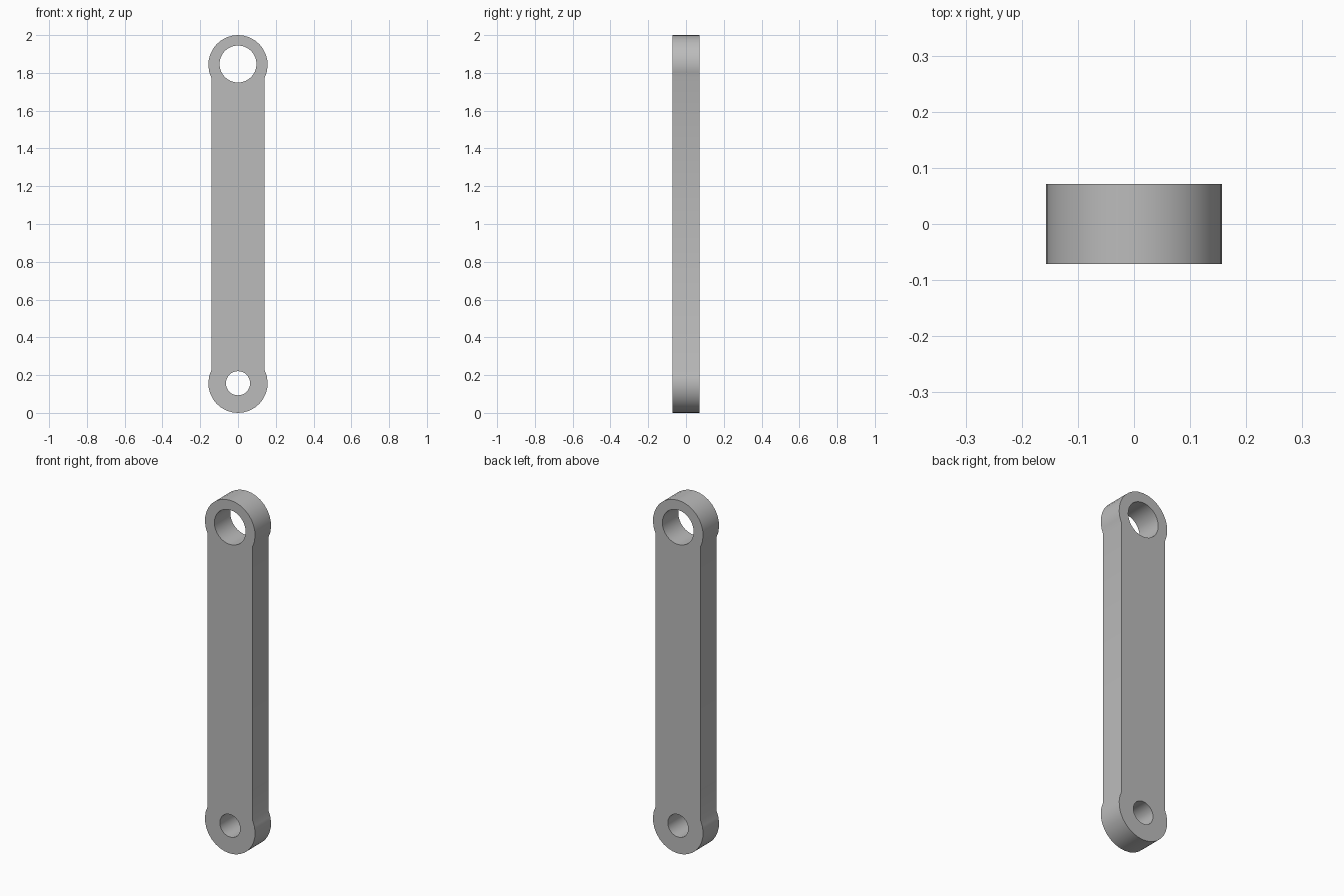
import bpy
import bmesh
from math import asin, cos, sin, pi, radians

cube = bpy.data.objects.get("Cube")
if cube:
    bpy.data.objects.remove(cube, do_unlink=True)

RADIUS = 0.157
HALF_WIDTH = 0.141
HALF_DEPTH = 0.0715
LOW, HIGH = RADIUS, 2 - RADIUS


def arc(z, radius, start, end, count):
    """Points on an arc around (0, z), both ends included."""
    angles = [start + (end - start) * i / count for i in range(count + 1)]
    return [(radius * cos(a), z + radius * sin(a)) for a in angles]


def add_loop(curve, points):
    spline = curve.splines.new("POLY")
    spline.points.add(len(points) - 1)
    for point, (x, y) in zip(spline.points, points):
        point.co = (x, y, 0, 1)
    spline.use_cyclic_u = True


# Outline: two rounded ends joined by the straight bar
dip = pi / 2 - asin(HALF_WIDTH / RADIUS)
outline = arc(HIGH, RADIUS, -dip, pi + dip, 20)
outline += arc(LOW, RADIUS, pi - dip, 2 * pi + dip, 20)

profile = bpy.data.curves.new("link_profile", "CURVE")
profile.dimensions = "2D"
profile.fill_mode = "BOTH"
profile.extrude = HALF_DEPTH
add_loop(profile, outline)

# Pin holes: wide at the top, narrow at the bottom
for z, radius in ((HIGH + 0.004, 0.098), (LOW, 0.064)):
    add_loop(profile, arc(z, radius, 0, 2 * pi, 32)[:-1])

# Turn the profile into one welded, upright solid
source = bpy.data.objects.new("link_profile", profile)
bpy.context.collection.objects.link(source)
bpy.context.view_layer.update()
graph = bpy.context.evaluated_depsgraph_get()
mesh = bpy.data.meshes.new_from_object(source.evaluated_get(graph))
bpy.data.objects.remove(source, do_unlink=True)

bm = bmesh.new()
bm.from_mesh(mesh)
bmesh.ops.remove_doubles(bm, verts=bm.verts, dist=0.0001)
for v in bm.verts:
    x, y, z = v.co
    v.co = (x, -z, y)
bmesh.ops.recalc_face_normals(bm, faces=bm.faces)
bm.to_mesh(mesh)
bm.free()

# Plain grey metal
grey = bpy.data.materials.new("grey_metal")
grey.use_nodes = True
colour = (0.5, 0.5, 0.5, 1)
grey.diffuse_color = colour
grey.node_tree.nodes["Principled BSDF"].inputs["Base Color"].default_value = colour
mesh.materials.clear()
mesh.materials.append(grey)

link = bpy.data.objects.new("link_arm", mesh)
bpy.context.collection.objects.link(link)
bpy.ops.object.select_all(action="DESELECT")
link.select_set(True)
bpy.context.view_layer.objects.active = link
bpy.ops.object.shade_smooth_by_angle(angle=radians(30))
